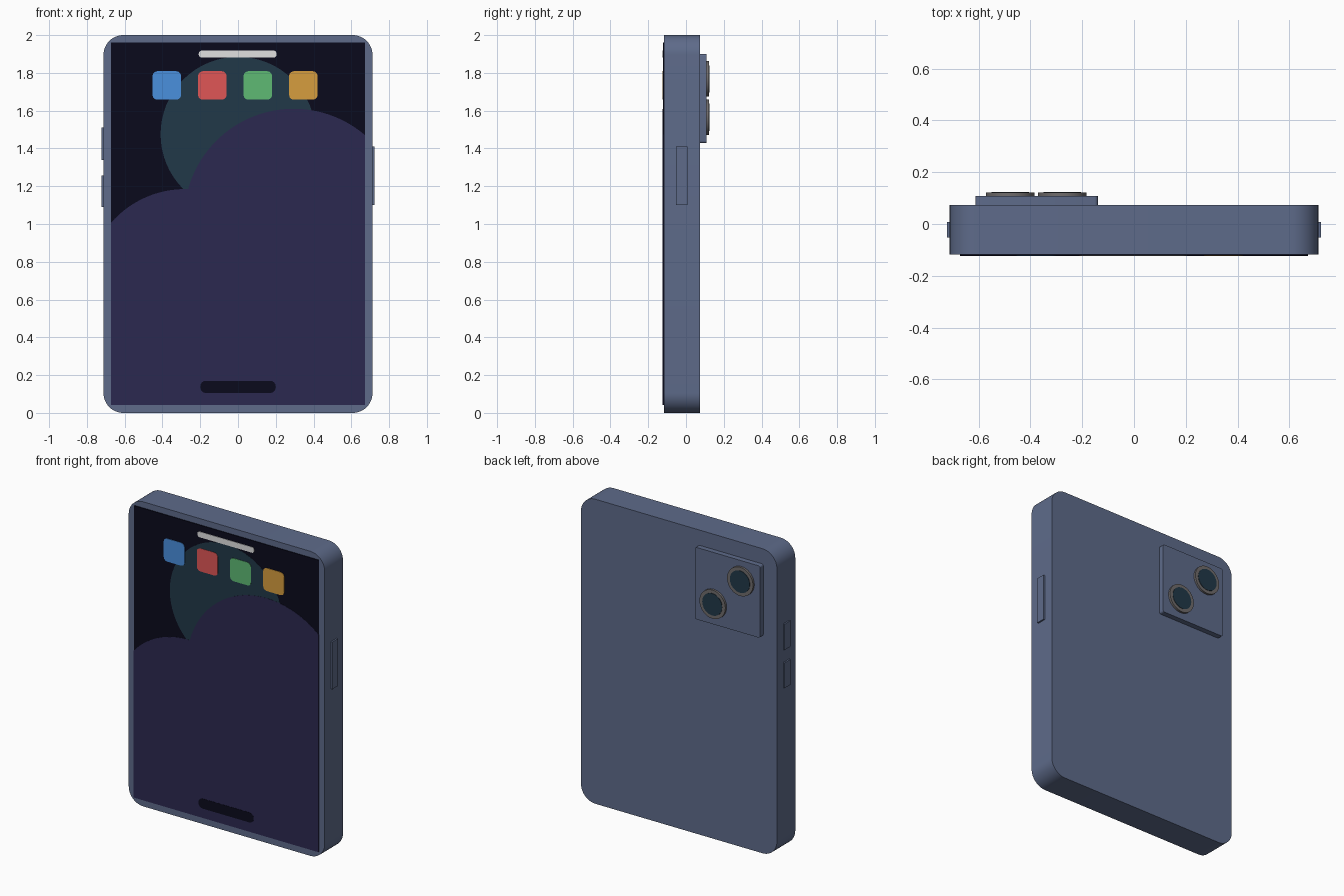
import bpy, bmesh, math
from math import sin, cos, pi, radians

if "Cube" in bpy.data.objects:
    bpy.data.objects.remove(bpy.data.objects["Cube"])


def material(name, r, g, b):
    lin = [((c / 255 + 0.055) / 1.055) ** 2.4 if c > 10 else c / 255 / 12.92 for c in (r, g, b)]
    m = bpy.data.materials.new(name)
    m.diffuse_color = (*lin, 1)
    m.use_nodes = True
    m.node_tree.nodes["Principled BSDF"].inputs["Base Color"].default_value = m.diffuse_color
    return m


BODY = material("slate_blue", 94, 107, 138)
NAVY = material("dark_navy", 10, 10, 28)
TEAL = material("deep_teal", 33, 56, 72)
INDIGO = material("indigo", 43, 40, 80)
WHITE = material("off_white", 225, 225, 225)
RING = material("lens_ring_grey", 112, 108, 108)
ICONS = [("blue_icon", material("blue", 74, 144, 222)),
         ("red_icon", material("red", 224, 86, 86)),
         ("green_icon", material("green", 94, 186, 116)),
         ("orange_icon", material("orange", 214, 157, 62))]


def prism(name, pts, y0, y1, mat):
    """Extrude an (x, z) outline from y0 (front) to y1 (back)."""
    bm = bmesh.new()
    face = bm.faces.new([bm.verts.new((x, y0, z)) for x, z in pts])
    ext = bmesh.ops.extrude_face_region(bm, geom=[face])
    for v in ext["geom"]:
        if isinstance(v, bmesh.types.BMVert):
            v.co.y = y1
    bmesh.ops.recalc_face_normals(bm, faces=bm.faces)
    me = bpy.data.meshes.new(name)
    bm.to_mesh(me)
    bm.free()
    me.materials.append(mat)
    ob = bpy.data.objects.new(name, me)
    bpy.context.collection.objects.link(ob)
    bpy.context.view_layer.objects.active = ob
    ob.select_set(True)
    bpy.ops.object.shade_smooth_by_angle(angle=radians(35))
    ob.select_set(False)
    return ob


def arc(cx, cz, r, a0, a1, n):
    return [(cx + r * cos(radians(a0 + (a1 - a0) * i / n)),
             cz + r * sin(radians(a0 + (a1 - a0) * i / n))) for i in range(n + 1)]


def circle(cx, cz, r, n=48):
    return arc(cx, cz, r, 0, 360, n)[:-1]


def rounded(x0, x1, z0, z1, r, n=8):
    pts = []
    for cx, cz, a in ((x1 - r, z1 - r, 0), (x0 + r, z1 - r, 90),
                      (x0 + r, z0 + r, 180), (x1 - r, z0 + r, 270)):
        pts += arc(cx, cz, r, a, a + 90, n)
    return pts


def rect(x0, x1, z0, z1):
    return [(x1, z1), (x0, z1), (x0, z0), (x1, z0)]


# Body slab and screen
prism("body", rounded(-0.712, 0.712, 0, 2, 0.105, 12), -0.117, 0.073, BODY)
prism("screen", rect(-0.672, 0.672, 0.043, 1.96), -0.1215, -0.114, NAVY)

# Wallpaper: teal disc behind, indigo hills in front
prism("wallpaper_disc", circle(0, 1.475, 0.41, 64), -0.1223, -0.119, TEAL)
a_right = math.degrees(math.acos(0.377 / 0.58))
a_join = math.degrees(math.acos(-0.56 / 0.58))
b_join = math.degrees(math.acos(0.015 / 0.52))
b_left = math.degrees(math.acos(-0.392 / 0.52))
hills = arc(0.295, 1.03, 0.58, a_right, a_join, 32)
hills += arc(-0.28, 0.665, 0.52, b_join, b_left, 16)
hills += [(-0.672, 0.043), (0.672, 0.043)]
prism("wallpaper_hills", hills, -0.1231, -0.119, INDIGO)

# Screen icons and bars
for i, (name, mat) in enumerate(ICONS):
    cx = -0.377 + 0.241 * i
    prism(name, rounded(cx - 0.076, cx + 0.076, 1.658, 1.809, 0.026, 3), -0.1245, -0.119, mat)
prism("status_bar", rounded(-0.208, 0.204, 1.881, 1.918, 0.016, 4), -0.1245, -0.119, WHITE)
prism("home_bar", rounded(-0.2, 0.2, 0.105, 0.17, 0.03, 4), -0.1245, -0.119, NAVY)

# Side buttons
for name, x0, x1, z0, z1 in (("power_button", 0.70, 0.722, 1.10, 1.41),
                             ("volume_up_button", -0.722, -0.70, 1.34, 1.51),
                             ("volume_down_button", -0.722, -0.70, 1.09, 1.256)):
    prism(name, rect(x0, x1, z0, z1), -0.053, 0.007, BODY)

# Camera plate with two lenses on the back
prism("camera_plate", rounded(-0.613, -0.14, 1.428, 1.9, 0.012, 3), 0.06, 0.108, BODY)
for name, cx, cz in (("upper_lens", -0.478, 1.768), ("lower_lens", -0.277, 1.565)):
    prism(name + "_ring", circle(cx, cz, 0.094), 0.10, 0.122, RING)
    prism(name + "_glass", circle(cx, cz, 0.072), 0.11, 0.1245, TEAL)
